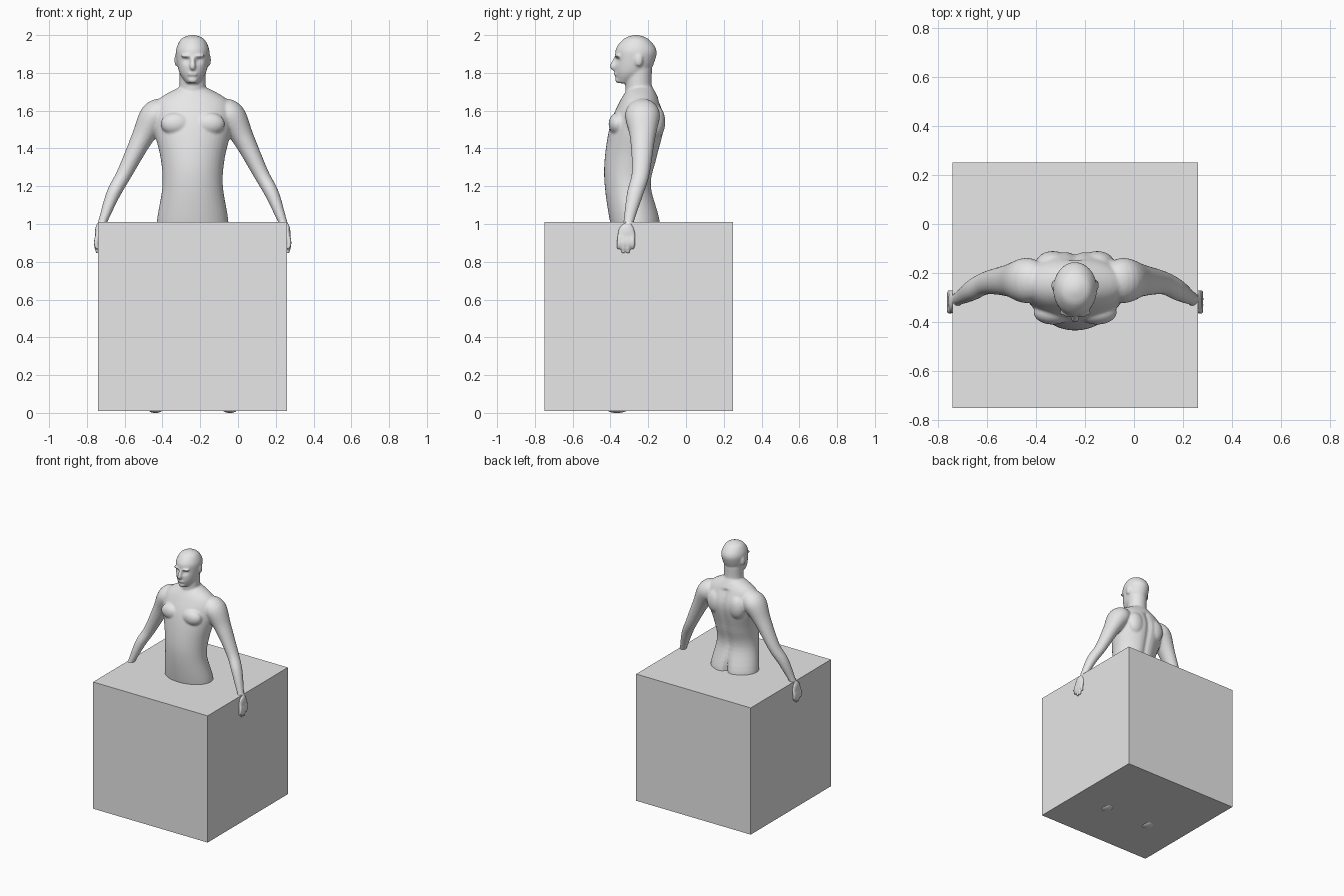
import bpy, bmesh
from math import sin, cos, tau, exp
from mathutils import Vector, Matrix

cube = bpy.data.objects.get("Cube")
if cube:
    bpy.data.objects.remove(cube, do_unlink=True)

grey = bpy.data.materials.new("plain grey")
grey.use_nodes = True
grey.diffuse_color = (.8, .8, .8, 1)
grey.node_tree.nodes["Principled BSDF"].inputs["Base Color"].default_value = grey.diffuse_color

centre = Vector((-.24, -.25, 0))
bm = bmesh.new()
sides = 40
angles = [tau * i / sides for i in range(sides)]


def bump(value, middle, width):
    """Soft hill used for furrows and hollows."""
    return exp(-((value - middle) / width) ** 2)


def refine(rows, steps=6):
    """Fill in rows with a flowing curve through them."""
    points = [Vector(row) for row in rows]
    padded = [points[0], *points, points[-1]]
    curve = []
    for before, start, end, after in zip(padded, padded[1:], padded[2:], padded[3:]):
        leave, arrive = (end - before) / 2, (after - start) / 2
        for k in range(steps):
            t = k / steps
            ease = t * t * (3 - 2 * t)
            pull = leave * t * (1 - t) ** 2 - arrive * t * t * (1 - t)
            curve.append(start.lerp(end, ease) + pull)
    return curve + [points[-1]]


def skin(rings):
    """Bridge rings of points into a closed solid."""
    loops = [[bm.verts.new(point) for point in ring] for ring in rings]
    for low, high in zip(loops, loops[1:]):
        for i in range(sides):
            bm.faces.new((low[i - 1], low[i], high[i], high[i - 1]))
    bm.faces.new(reversed(loops[0]))
    bm.faces.new(loops[-1])


def stack(rows, carve):
    """Level oval sections: height, half width, reach forward, reach back."""
    rings = []
    for z, half, front, back in refine(rows):
        ring = []
        for angle in angles:
            x, turn = half * cos(angle), sin(angle)
            y = (back - front) / 2 + (back + front) / 2 * turn
            ring.append((x, y + carve(x, z, turn), z))
        rings.append(ring)
    skin(rings)


def limb(rows, depth=1):
    """Round sections along a path: x, y, z, radius."""
    rows = refine(rows)
    rings = []
    for k, (x, y, z, radius) in enumerate(rows):
        ahead, behind = rows[min(k + 1, len(rows) - 1)], rows[max(k - 1, 0)]
        along = ahead.xyz - behind.xyz
        across = Vector((0, 1, 0)).cross(along).normalized()
        deep = along.cross(across).normalized() * depth
        rings.append([Vector((x, y, z)) + (across * cos(a) + deep * sin(a)) * radius for a in angles])
    skin(rings)


def blob(place, size):
    bmesh.ops.create_uvsphere(bm, u_segments=24, v_segments=16, radius=1,
                              matrix=Matrix.Translation(place) @ Matrix.Diagonal((*size, 1)))


def carve_torso(x, z, turn):
    """Spine furrow that deepens into the cleft between the buttocks."""
    depth = .015 + .03 * bump(z, 1, .08)
    return -depth * bump(x, 0, .025) * turn if turn > 0 and z < 1.65 else 0


def carve_head(x, z, turn):
    """Eye sockets."""
    return .016 * bump(abs(x), .032, .018) * bump(z, 1.866, .014) if turn < 0 else 0


# Torso, neck and head
stack([(.85, .17, .11, .09), (1, .19, .15, .12), (1.2, .16, .18, .07), (1.35, .17, .18, .1),
       (1.53, .21, .15, .14), (1.65, .19, .1, .11), (1.73, .06, .05, .07)], carve_torso)
limb([(0, .02, 1.62, .08), (0, 0, 1.71, .07), (0, 0, 1.82, .07)])
stack([(1.745, .03, .11, -.05), (1.8, .07, .125, .05), (1.88, .087, .125, .09),
       (1.93, .086, .12, .09), (1.98, .06, .08, .05), (2, .015, .03, 0)], carve_head)

# Nose, lips and chin
limb([(0, -.118, 1.885, .01), (0, -.138, 1.835, .015), (0, -.125, 1.82, .01)])
blob((0, -.122, 1.794), (.026, .011, .011))
blob((0, -.108, 1.762), (.026, .018, .016))

for side in (-1, 1):
    # Brow, ear, chest and shoulder blade
    blob((side * .03, -.112, 1.89), (.034, .017, .009))
    blob((side * .086, 0, 1.868), (.011, .022, .033))
    blob((side * .09, -.11, 1.53), (.08, .05, .06))
    blob((side * .09, .09, 1.54), (.07, .05, .09))

    # Arm and palm
    limb([(side * .14, .02, 1.6, .065), (side * .2, .02, 1.57, .08), (side * .27, .02, 1.45, .057),
          (side * .36, .01, 1.27, .041), (side * .42, -.02, 1.16, .037),
          (side * .47, -.05, 1.03, .025), (side * .5, -.06, .95, .018)], depth=1.15)
    blob((side * .5, -.065, .95), (.018, .046, .055))

    # Fingers fan out from the palm, the middle ones longest
    for spread in (-1.5, -.5, .5, 1.5):
        reach = .84 + .012 * spread ** 2
        limb([(side * .5, -.065 + .022 * spread, .95, .013),
              (side * .511, -.068 + .024 * spread, .9, .013),
              (side * .503, -.07 + .026 * spread, reach, .009)])
    limb([(side * .48, -.07, 1, .018), (side * .46, -.1, .95, .016), (side * .447, -.11, .9, .01)])

    # Leg, foot and toes
    limb([(side * .1, 0, .92, .09), (side * .14, 0, .5, .06), (side * .18, .03, .05, .035)], depth=1.15)
    blob((side * .19, -.04, .045), (.038, .12, .032))
    blob((side * .197, -.115, .025), (.044, .062, .026))

bmesh.ops.recalc_face_normals(bm, faces=bm.faces)
mesh = bpy.data.meshes.new("body")
bm.to_mesh(mesh)
bm.free()
mesh.materials.append(grey)
body = bpy.data.objects.new("body", mesh)
body.location = centre
bpy.context.collection.objects.link(body)

# Fuse the parts into one smooth skin
fuse = body.modifiers.new("fuse", 'REMESH')
fuse.mode = 'VOXEL'
fuse.voxel_size = .007
fuse.use_smooth_shade = True
soften = body.modifiers.new("soften", 'SMOOTH')
soften.iterations = 5

# Box around the legs
bpy.ops.mesh.primitive_cube_add(size=1, location=centre + Vector((0, 0, .51)))
box = bpy.context.object
box.name = "box"
box.data.materials.append(grey)
